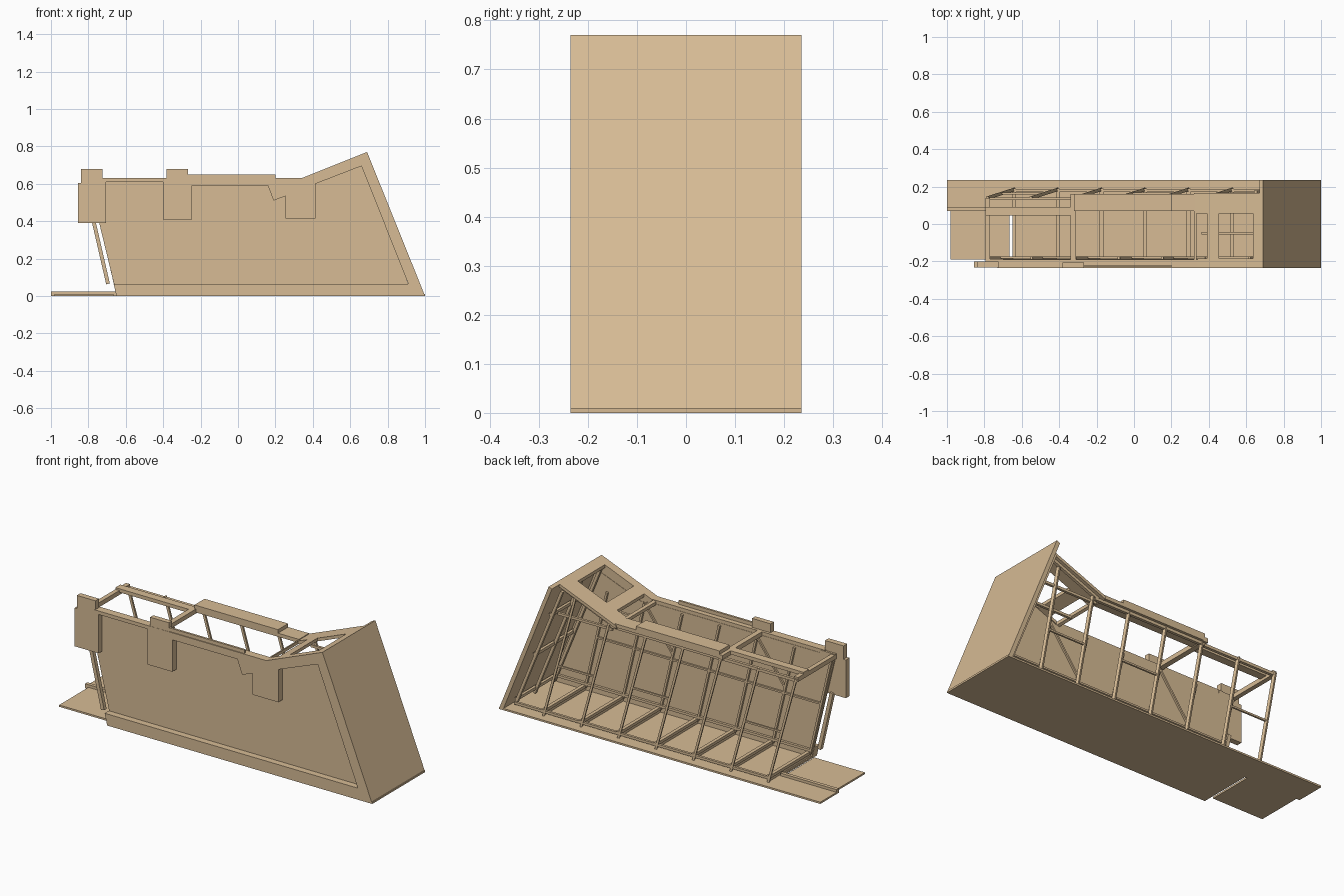
import bpy, bmesh
from mathutils import Vector

mat = bpy.data.materials.new("tan_board")
mat.diffuse_color = (0.68, 0.5, 0.3, 1)


def finish(name, bm):
    bmesh.ops.recalc_face_normals(bm, faces=bm.faces)
    me = bpy.data.meshes.new(name)
    bm.to_mesh(me)
    bm.free()
    me.materials.append(mat)
    ob = bpy.data.objects.new(name, me)
    bpy.context.collection.objects.link(ob)
    return ob


def prism(name, pts, y0, y1):
    """Extrude an x-z outline from y0 to y1."""
    bm = bmesh.new()
    f = bm.faces.new([bm.verts.new((x, y0, z)) for x, z in pts])
    r = bmesh.ops.extrude_face_region(bm, geom=[f])
    vs = [g for g in r["geom"] if isinstance(g, bmesh.types.BMVert)]
    bmesh.ops.translate(bm, verts=vs, vec=(0, y1 - y0, 0))
    return finish(name, bm)


def box(name, x0, x1, y0, y1, z0, z1):
    return prism(name, [(x0, z0), (x1, z0), (x1, z1), (x0, z1)], y0, y1)


def bar(name, a, b, w=0.016, d=0.016):
    """Square timber from point a to point b."""
    a, b = Vector(a), Vector(b)
    bm = bmesh.new()
    bmesh.ops.create_cube(bm, size=1)
    bmesh.ops.scale(bm, verts=bm.verts, vec=(w, d, (b - a).length))
    ob = finish(name, bm)
    ob.location = (a + b) / 2
    ob.rotation_euler = (b - a).to_track_quat('Z', 'Y').to_euler()
    return ob


# Base boards, with a narrow gap beside the front step
box("main_floor", -0.65, 1.0, -0.235, 0.07, 0, 0.01)
box("back_floor", -1.0, 1.0, 0.07, 0.235, 0, 0.01)
box("back_walkway", -1.0, -0.65, 0.07, 0.09, 0.01, 0.025)
box("front_step", -0.98, -0.665, -0.19, 0.07, 0, 0.01)

# Recessed front wall panel
prism("front_panel", [(-0.65, 0.01), (0.93, 0.01), (0.67, 0.70), (0.41, 0.60),
                      (0.34, 0.61), (-0.795, 0.61)], -0.198, -0.188)

# Raised border around the front wall
prism("bottom_border", [(-0.65, 0), (1, 0), (0.91, 0.065), (-0.665, 0.065)], -0.235, -0.19)
prism("right_border", [(1, 0), (0.69, 0.77), (0.66, 0.695), (0.91, 0.065)], -0.235, -0.19)
prism("sloped_border", [(0.69, 0.77), (0.34, 0.63), (0.34, 0.57), (0.415, 0.6),
                        (0.66, 0.695)], -0.235, -0.19)
box("left_fascia", -0.73, -0.4, -0.235, -0.19, 0.61, 0.63)
prism("middle_fascia", [(-0.4, 0.59), (0.16, 0.59), (0.19, 0.51), (0.255, 0.535),
                        (0.34, 0.57), (0.34, 0.63), (-0.4, 0.63)], -0.235, -0.19)

# Hanging blocks with merlon tops
prism("left_block", [(-0.855, 0.39), (-0.705, 0.39), (-0.705, 0.61), (-0.725, 0.61),
                     (-0.725, 0.68), (-0.84, 0.68), (-0.84, 0.605), (-0.855, 0.605)], -0.232, -0.2)
box("middle_block", -0.4, -0.245, -0.234, -0.19, 0.41, 0.61)
box("middle_block_top", -0.383, -0.267, -0.234, -0.205, 0.6, 0.68)
box("right_block", 0.255, 0.415, -0.234, -0.19, 0.415, 0.6)
box("front_parapet", -0.27, 0.2, -0.23, -0.218, 0.625, 0.65)

# Leaning right end wall
prism("right_wall", [(1, 0), (0.69, 0.77), (0.67, 0.762), (0.975, 0)], -0.235, 0.235)


# Sloped roof strips around two hatches
def roof(name, x0, x1, y0, y1):
    def h(x):
        return 0.63 + (x - 0.34) * 0.4
    prism(name, [(x0, h(x0) - 0.018), (x1, h(x1) - 0.018), (x1, h(x1)), (x0, h(x0))], y0, y1)


roof("roof_front_strip", 0.34, 0.69, -0.2, -0.185)
roof("roof_back_strip", 0.32, 0.69, 0.055, 0.165)
roof("roof_hatch_divider", 0.39, 0.455, -0.19, 0.055)
roof("roof_ridge_strip", 0.635, 0.69, -0.19, 0.055)
roof("roof_low_strip", 0.32, 0.335, -0.19, 0.055)

# Flat roof beams
box("middle_roof_slab", -0.32, 0.2, 0.07, 0.16, 0.63, 0.65)
box("middle_roof_beam", -0.31, 0.33, 0.07, 0.16, 0.61, 0.63)
box("left_roof_beam", -0.795, -0.335, 0.045, 0.09, 0.61, 0.63)
box("left_end_beam", -0.795, -0.77, -0.19, 0.14, 0.595, 0.62)
box("cross_beam", -0.34, -0.31, -0.19, 0.16, 0.605, 0.63)
box("left_front_beam", -0.795, -0.7, -0.2, -0.188, 0.595, 0.625)
bar("left_top_rail", (-0.79, 0.135, 0.6), (-0.33, 0.135, 0.6))
bar("middle_top_rail", (-0.33, 0.14, 0.6), (0.37, 0.14, 0.6))
bar("right_top_rail", (0.35, 0.14, 0.605), (0.67, 0.14, 0.735))

# Repeating leaning frames: floor joist, back post and front stud
LEAN = -0.235
feet = [-0.64 + 0.233 * i for i in range(7)]


def back(x, z):
    return (x + LEAN * z, 0.185 - 0.075 * z, z)


def front(x, z):
    return (x + LEAN * z, -0.18, z)


for i, x in enumerate(feet):
    top = 0.61 if i < 6 else 0.7
    box(f"floor_joist_{i}", x - 0.01, x + 0.01, -0.188, 0.19, 0.028, 0.044)
    box(f"floor_joist_web_{i}", x - 0.003, x + 0.003, -0.188, 0.18, 0.01, 0.03)
    bar(f"back_post_{i}", back(x, 0.01), back(x, top), 0.018, 0.012)
    bar(f"front_stud_{i}", front(x, 0.03), front(x, 0.6), 0.012, 0.012)

# Mid rails and diagonal braces in alternating bays
for i in range(6):
    a, b = feet[i], feet[i + 1]
    bar(f"front_rail_{i}", front(a, 0.33), front(b, 0.33), 0.01, 0.01)
    if i in (0, 3, 5):
        bar(f"back_rail_{i}", back(a, 0.3), back(b, 0.3), 0.01, 0.01)
    if i in (1, 4):
        bar(f"front_brace_{i}", front(a, 0.36), front(b, 0.6), 0.01, 0.01)

# Long sill rails
bar("back_sill_rail", (-0.65, 0.178, 0.03), (0.94, 0.178, 0.03), 0.014, 0.014)
bar("front_sill_rail", (-0.65, -0.18, 0.05), (0.93, -0.18, 0.05), 0.014, 0.014)

# Framing on the inner face of the right wall
for n, y in enumerate((-0.17, 0.0, 0.17)):
    bar(f"right_wall_stud_{n}", (0.94, y, 0.02), (0.65, y, 0.73), 0.016, 0.016)
for n, z in enumerate((0.05, 0.33, 0.58)):
    x = 0.955 - 0.403 * z
    bar(f"right_wall_rail_{n}", (x, -0.18, z), (x, 0.175, z), 0.016, 0.016)
bar("upper_tie_front", (0.36, -0.05, 0.58), (0.70, -0.05, 0.58), 0.014, 0.014)
bar("upper_tie_back", (0.36, 0.135, 0.58), (0.70, 0.135, 0.58), 0.014, 0.014)

# Free-standing post below the left block
bar("left_corner_post", (-0.695, -0.2, 0.065), (-0.772, -0.2, 0.4), 0.022, 0.02)
